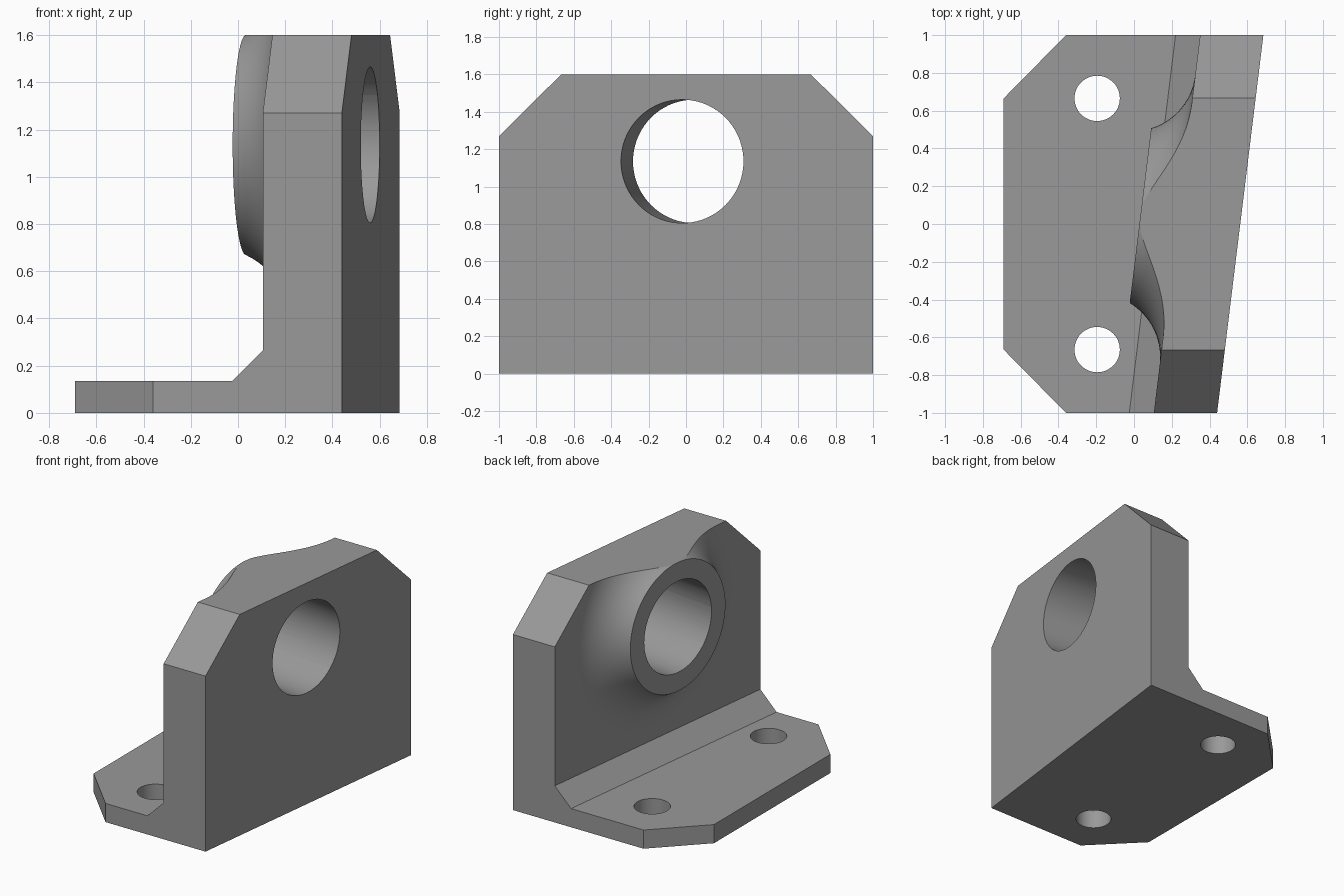
import bpy, bmesh, math
from mathutils import Matrix, Vector

if "Cube" in bpy.data.objects:
    bpy.data.objects.remove(bpy.data.objects["Cube"])

SLOPE = 0.1225                      # sideways lean of the wall in plan
TILT = -math.atan(SLOPE)
HOLE_Z, BORE_R = 1.135, 0.33
HALF_WALL, BOSS_DEPTH, FILLET, FLARE_R = 0.1667, 0.197, 0.333, 0.77

grey = bpy.data.materials.new("grey metal")
grey.diffuse_color = (0.32, 0.32, 0.32, 1)
grey.use_nodes = True
grey.node_tree.nodes["Principled BSDF"].inputs["Base Color"].default_value = grey.diffuse_color


def make_object(name, bm):
    bmesh.ops.recalc_face_normals(bm, faces=bm.faces)
    mesh = bpy.data.meshes.new(name)
    bm.to_mesh(mesh)
    bm.free()
    mesh.materials.append(grey)
    ob = bpy.data.objects.new(name, mesh)
    bpy.context.collection.objects.link(ob)
    return ob


def prism(name, points, offset):
    """Extrude a closed outline of 3D points along an offset."""
    bm = bmesh.new()
    face = bm.faces.new([bm.verts.new(p) for p in points])
    new = bmesh.ops.extrude_face_region(bm, geom=[face])["geom"]
    bmesh.ops.translate(bm, vec=Vector(offset),
                        verts=[v for v in new if isinstance(v, bmesh.types.BMVert)])
    return make_object(name, bm)


def cylinder(name, radius, depth, matrix, segments):
    bm = bmesh.new()
    bmesh.ops.create_cone(bm, cap_ends=True, segments=segments, radius1=radius,
                          radius2=radius, depth=depth, matrix=matrix)
    return make_object(name, bm)


def combine(target, tool, operation):
    mod = target.modifiers.new("combine", "BOOLEAN")
    mod.operation, mod.object, mod.solver = operation, tool, "EXACT"
    bpy.context.view_layer.objects.active = target
    bpy.ops.object.modifier_apply(modifier=mod.name)
    bpy.data.objects.remove(tool)


# Upright wall: bevelled outline, leaning across the plan
outline = [(-1, 0), (1, 0), (1, 1.27), (0.667, 1.6), (-0.667, 1.6), (-1, 1.27)]
bracket = prism("bracket", [(0.2275 + SLOPE * y, y, z) for y, z in outline], (0.335, 0, 0))

# Foot plate with clipped corners, ending inside the wall
plate = prism("foot_plate", [(-0.69, -0.665, 0), (-0.36, -1, 0), (0.2, -1, 0), (0.44, 1, 0),
                             (-0.36, 1, 0), (-0.69, 0.665, 0)], (0, 0, 0.135))
combine(bracket, plate, "UNION")

# Sloped strip joining the foot to the wall
strip = prism("gusset", [(-0.1475, -1, 0.135), (-0.1475, -1, 0.05), (0.2, -1, 0.05),
                         (0.2, -1, 0.265), (-0.0175, -1, 0.265)], (2 * SLOPE, 2, 0))
bpy.data.objects.remove(strip)
strip = prism("gusset", [(-0.025, -1, 0.135), (-0.025, -1, 0.05), (0.2, -1, 0.05),
                         (0.2, -1, 0.265), (0.105, -1, 0.265)], (2 * SLOPE, 2, 0))
combine(bracket, strip, "UNION")

# Flared boss: concave profile spun round the bore axis
axis = (Matrix.Translation((0.395, 0, HOLE_Z)) @ Matrix.Rotation(TILT, 4, "Z")
        @ Matrix.Rotation(math.pi / 2, 4, "Y"))
profile = [(0, -HALF_WALL + 0.1), (FLARE_R, -HALF_WALL + 0.1)]
end = math.acos(1 - BOSS_DEPTH / FILLET)
for i in range(13):
    a = end * i / 12
    profile.append((FLARE_R - FILLET * math.sin(a),
                    -HALF_WALL - FILLET * (1 - math.cos(a)) + (0.0005 if i == 0 else 0)))
profile.append((0, -HALF_WALL - BOSS_DEPTH))
bm = bmesh.new()
verts = [bm.verts.new((r, 0, h)) for r, h in profile]
edges = [bm.edges.new(pair) for pair in zip(verts, verts[1:])]
bmesh.ops.spin(bm, geom=verts + edges, cent=(0, 0, 0), axis=(0, 0, 1),
               angle=2 * math.pi, steps=72)
bmesh.ops.remove_doubles(bm, verts=bm.verts, dist=1e-5)
bm.transform(axis)
boss = make_object("boss", bm)

# Trim the flare to the wall outline
trim = prism("trim", [(-0.6, y, z) for y, z in outline], (1.4, 0, 0))
combine(boss, trim, "INTERSECT")
combine(bracket, boss, "UNION")

# Main bore and the two bolt holes
combine(bracket, cylinder("bore", BORE_R, 2, axis, 72), "DIFFERENCE")
for y in (-0.665, 0.665):
    place = Matrix.Translation((-0.195, y, 0.1))
    combine(bracket, cylinder("bolt_hole", 0.12, 0.6, place, 48), "DIFFERENCE")

# Smooth curved faces, keep flat faces flat
bpy.ops.object.select_all(action="DESELECT")
bracket.select_set(True)
bpy.context.view_layer.objects.active = bracket
bpy.ops.object.shade_smooth_by_angle(angle=math.radians(25))
weighted = bracket.modifiers.new("even shading", "WEIGHTED_NORMAL")
weighted.keep_sharp = True
